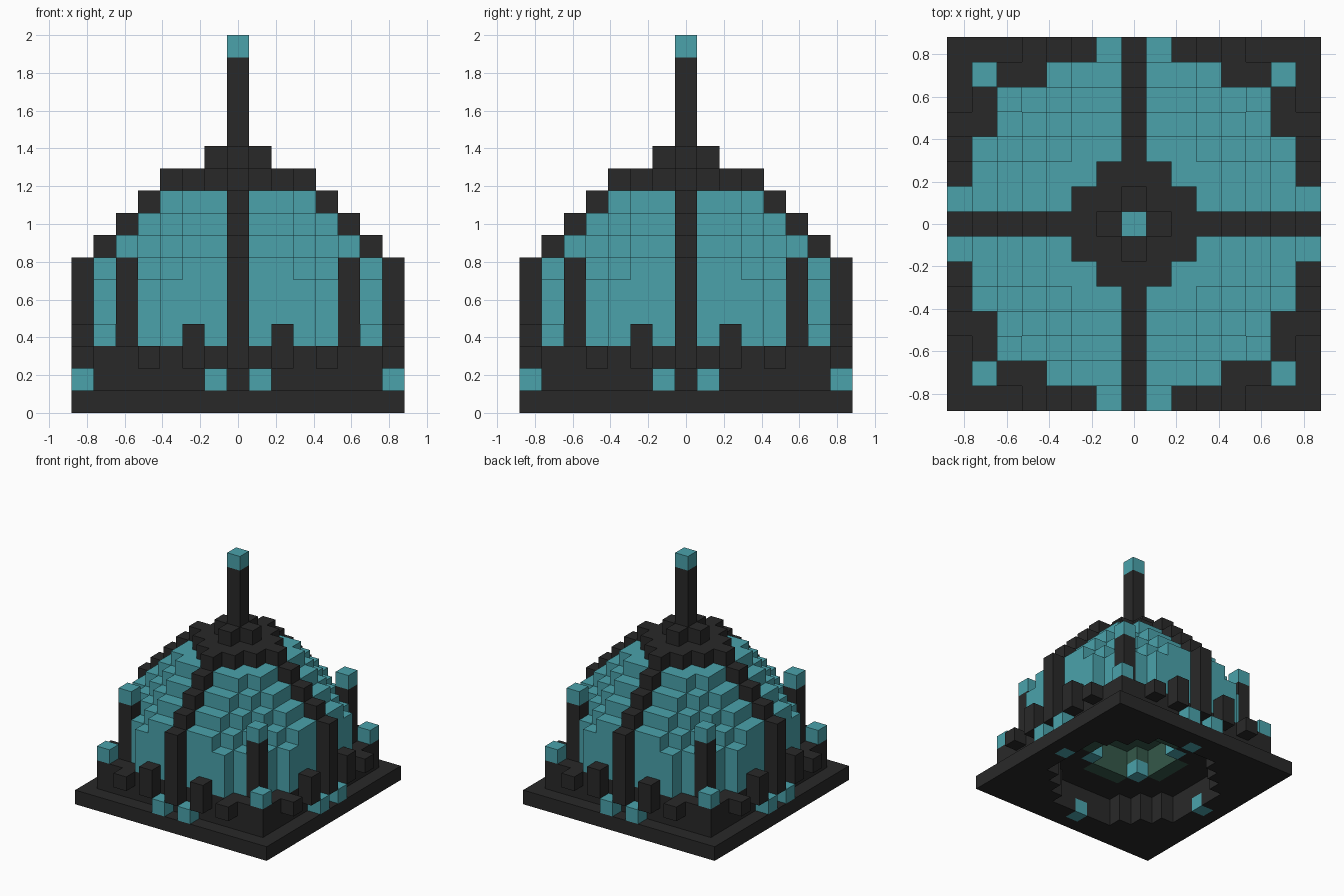
import bpy
import bmesh
from math import hypot
from mathutils import Vector

if "Cube" in bpy.data.objects:
    bpy.data.objects.remove(bpy.data.objects["Cube"])

S = 2 / 17  # edge of one block


def material(name, rgb):
    m = bpy.data.materials.new(name)
    m.use_nodes = True
    m.diffuse_color = (*rgb, 1)
    bsdf = next(n for n in m.node_tree.nodes if n.type == 'BSDF_PRINCIPLED')
    bsdf.inputs["Base Color"].default_value = (*rgb, 1)
    return m


DARK = material("charcoal", (0.022, 0.022, 0.022))
TEAL = material("teal", (0.069, 0.365, 0.41))
GREEN = material("deep green", (0.035, 0.098, 0.068))

COLOURS = {
    "base_plate": DARK, "base_inlays": TEAL, "lower_ring": DARK, "rim_studs": DARK,
    "rim_lights": TEAL, "dome_shell": TEAL, "inner_floor": GREEN,
    "floor_lights": TEAL, "dome_ribs": DARK, "top_cap": DARK, "spire": DARK,
    "spire_tip": TEAL, "corner_posts": DARK, "corner_post_tips": TEAL,
    "corner_lights": TEAL,
}
blocks = {}  # block position -> part name


def column(part, x, y, low, high):
    for z in range(low, high):
        blocks[x, y, z] = part


def around(part, a, b, low, high):
    """Repeat a column at every mirrored and quarter-turned position."""
    for x, y in {(a, b), (b, a)}:
        for sx in (-1, 1):
            for sy in (-1, 1):
                column(part, sx * x, sy * y, low, high)


def dome_height(r):
    for limit, top in ((3.7, 10), (4.5, 9), (5.4, 8), (6.35, 7), (6.8, 6)):
        if r < limit:
            return top
    return 0


# Plate, ring and terraced dome, with a recessed floor underneath
for x in range(-7, 8):
    for y in range(-7, 8):
        r, square = hypot(x, y), max(abs(x), abs(y))
        if r > 5.6:
            column("base_plate", x, y, 0, 1)
            if square <= 6:
                column("lower_ring", x, y, 1, 3)
        else:
            column("lower_ring", x, y, 2, 3)
        column("dome_shell", x, y, 3, dome_height(r))
        if r < 3.5:
            column("inner_floor", x, y, 2, 5)
        if r < 2.3:
            for z in (2, 3):
                blocks.pop((x, y, z))
        if abs(x) + abs(y) <= 3 and square <= 2:
            column("top_cap", x, y, 10, 11)
around("floor_lights", 2, 2, 2, 3)

# Four stepped ribs
for r, low, top in ((7, 2, 7), (6, 3, 8), (5, 7, 9), (4, 7, 10), (3, 7, 11)):
    around("dome_ribs", r, 0, low, top)
around("base_inlays", 6, 0, 0, 1)

# Studs and lights on the rim
around("rim_lights", 7, 1, 1, 2)
around("rim_studs", 7, 2, 2, 4)
around("rim_studs", 7, 4, 2, 3)

# Corner posts and lights
around("corner_posts", 5, 5, 3, 7)
around("corner_post_tips", 5, 5, 7, 8)
around("corner_lights", 6, 6, 3, 4)

# Crown and spire
around("top_cap", 1, 0, 11, 12)
column("spire", 0, 0, 11, 16)
column("spire_tip", 0, 0, 16, 17)


def build(part):
    """Make one mesh from the open sides of a part's blocks."""
    bm = bmesh.new()
    for cell in [c for c, p in blocks.items() if p == part]:
        centre = Vector(cell) + Vector((0, 0, 0.5))
        for axis in range(3):
            for sign in (-1, 1):
                n = Vector((0, 0, 0))
                n[axis] = sign
                if tuple(int(c + d) for c, d in zip(cell, n)) in blocks:
                    continue
                u, v = Vector((0, 0, 0)), Vector((0, 0, 0))
                u[(axis + 1) % 3] = 0.5
                v[(axis + 2) % 3] = 0.5 * sign
                bm.faces.new([bm.verts.new((centre + n / 2 + o) * S)
                              for o in (-u - v, u - v, u + v, v - u)])
    bmesh.ops.remove_doubles(bm, verts=bm.verts, dist=S / 100)
    mesh = bpy.data.meshes.new(part)
    bm.to_mesh(mesh)
    bm.free()
    mesh.materials.append(COLOURS[part])
    bpy.context.collection.objects.link(bpy.data.objects.new(part, mesh))


for part in COLOURS:
    build(part)
